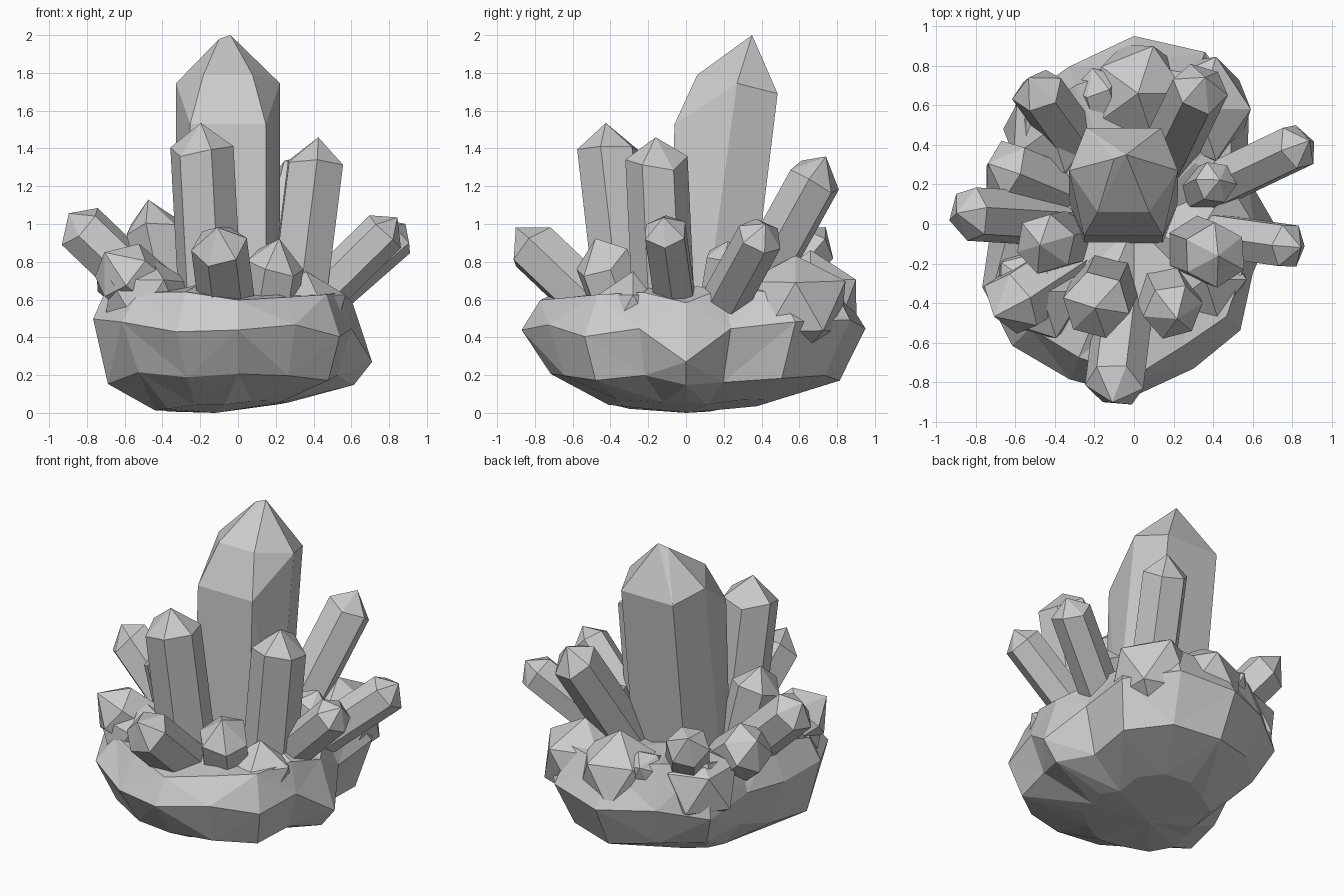
import bpy, bmesh, math, random
from mathutils import Vector

if "Cube" in bpy.data.objects:
    bpy.data.objects.remove(bpy.data.objects["Cube"])

random.seed(7)


def finish(bm, name):
    bmesh.ops.recalc_face_normals(bm, faces=bm.faces)
    me = bpy.data.meshes.new(name)
    bm.to_mesh(me)
    bm.free()
    ob = bpy.data.objects.new(name, me)
    bpy.context.collection.objects.link(ob)


def hull(name, points):
    bm = bmesh.new()
    for p in points:
        bm.verts.new(p)
    bmesh.ops.convex_hull(bm, input=bm.verts[:])
    loose = [v for v in bm.verts if not v.link_faces]
    bmesh.ops.delete(bm, geom=loose, context='VERTS')
    bmesh.ops.dissolve_limit(bm, angle_limit=0.03, verts=bm.verts[:], edges=bm.edges[:])
    finish(bm, name)


def crystal(name, root, x, y, z, r, twist):
    """Leaning six-sided prism with a slightly upturned point."""
    base, shoulder = Vector((x * root, y * root, 0.5)), Vector((x, y, z))
    axis = (shoulder - base).normalized()
    q = axis.to_track_quat('Z', 'Y')
    pts = [shoulder + axis * r * 0.75 + Vector((0, 0, r * 0.1))]
    for i in range(6):
        a = twist + math.pi * i / 3
        off = q @ Vector((math.cos(a), math.sin(a), 0)) * r
        pts.append(base + off)
        pts.append(shoulder + off + axis * random.uniform(-0.2, 0.2) * r)
    hull(name, pts)


# rocky base: stacked rings scaled from an uneven outline
radii = [.71, .62, .82, .94, .95, .86, .85, .69, .72, .83, .87, .85, .87, .79, .76, .65]
n = len(radii)
bm = bmesh.new()
loops = []
for k, (s, z) in enumerate([(.48, .01), (.86, .19), (1, .45), (.88, .62), (.5, .66)]):
    j = 0.04 if k else 0.01
    loop = []
    for i, r in enumerate(radii):
        a = 2 * math.pi * i / n
        f = r * (s + (0 if k == 2 else random.uniform(-j, j)))
        x, y = f * math.cos(a), f * math.sin(a)
        h = z + random.uniform(-j, j) * 1.2
        if k == 0:
            x -= 0.07
            h += 0.25 * y * y + 0.2 * max(x, 0)
        elif k == 2 and i == 0:
            h = 0.27
        elif k > 2:
            h += 0.08 * max(y, 0) + 0.08 * max(-x, 0)
        loop.append(bm.verts.new((x, y, max(h, 0.005))))
    loops.append(loop)
for a, b in zip(loops, loops[1:]):
    for i in range(n):
        m = (i + 1) % n
        if i % 2:
            bm.faces.new((a[i], a[m], b[m]))
            bm.faces.new((a[i], b[m], b[i]))
        else:
            bm.faces.new((a[i], a[m], b[i]))
            bm.faces.new((a[m], b[m], b[i]))
for loop, c in ((loops[0], (-0.12, 0, 0)), (loops[-1], (0, 0, 0.62))):
    cv = bm.verts.new(c)
    for i in range(n):
        bm.faces.new((loop[i], loop[(i + 1) % n], cv))
finish(bm, "rock_base")

# angular lumps on the rock
for i, (x, y, z, r) in enumerate([(.33, .58, .56, .29), (.02, .66, .58, .27), (-.42, .48, .57, .25),
                                  (-.47, -.34, .58, .26), (.36, -.28, .52, .22)]):
    bm = bmesh.new()
    bmesh.ops.create_icosphere(bm, subdivisions=1, radius=r)
    for v in bm.verts:
        v.co = v.co * random.uniform(0.92, 1.08) + Vector((x, y, z))
    finish(bm, f"rock_lump_{i + 1}")

# large central crystal: half its corners, mirrored, under a short ridge
pts = [(-0.04, 0.35, 2.0), (-0.1, 0.33, 1.98)]
for side in (-1, 1):
    for x, y, z, foot in [(.275, .27, 1.745, .1), (.19, .485, 1.69, .34), (.2, -.06, 1.53, -.1)]:
        pts.append((-0.053 + side * x, y, z))
        pts.append((-0.053 + side * x, foot, 0.5))
    pts.append((-0.053 + side * 0.13, 0.06, 1.79))
hull("main_crystal", pts)

# surrounding crystals, grouped by how far they splay: shoulder position and radius
groups = {
    0.75: {"front_left_tall": (-.19, -.41, 1.39, .172), "right_tall": (.41, -.155, 1.32, .165),
           "left_upright": (-.45, -.1, 1, .155), "front_right": (.2, -.44, .8, .155),
           "right_small": (.41, .21, .82, .11)},
    0.5: {"front": (-.1, -.82, .89, .15), "front_left_low": (-.62, -.41, .76, .17),
          "left_back": (-.65, .27, .77, .16), "back_left": (-.49, .68, .9, .135),
          "back_small": (-.19, .71, .67, .12)},
    0.4: {"back_tall": (.335, .69, 1.25, .145), "right_back": (.82, .39, .93, .125),
          "right_side": (.78, -.11, .96, .12), "left_side": (-.82, .05, .97, .14)},
}
for root, members in groups.items():
    for i, (name, spec) in enumerate(members.items()):
        crystal(name + "_crystal", root, *spec, 0.2 * (i + 1))
